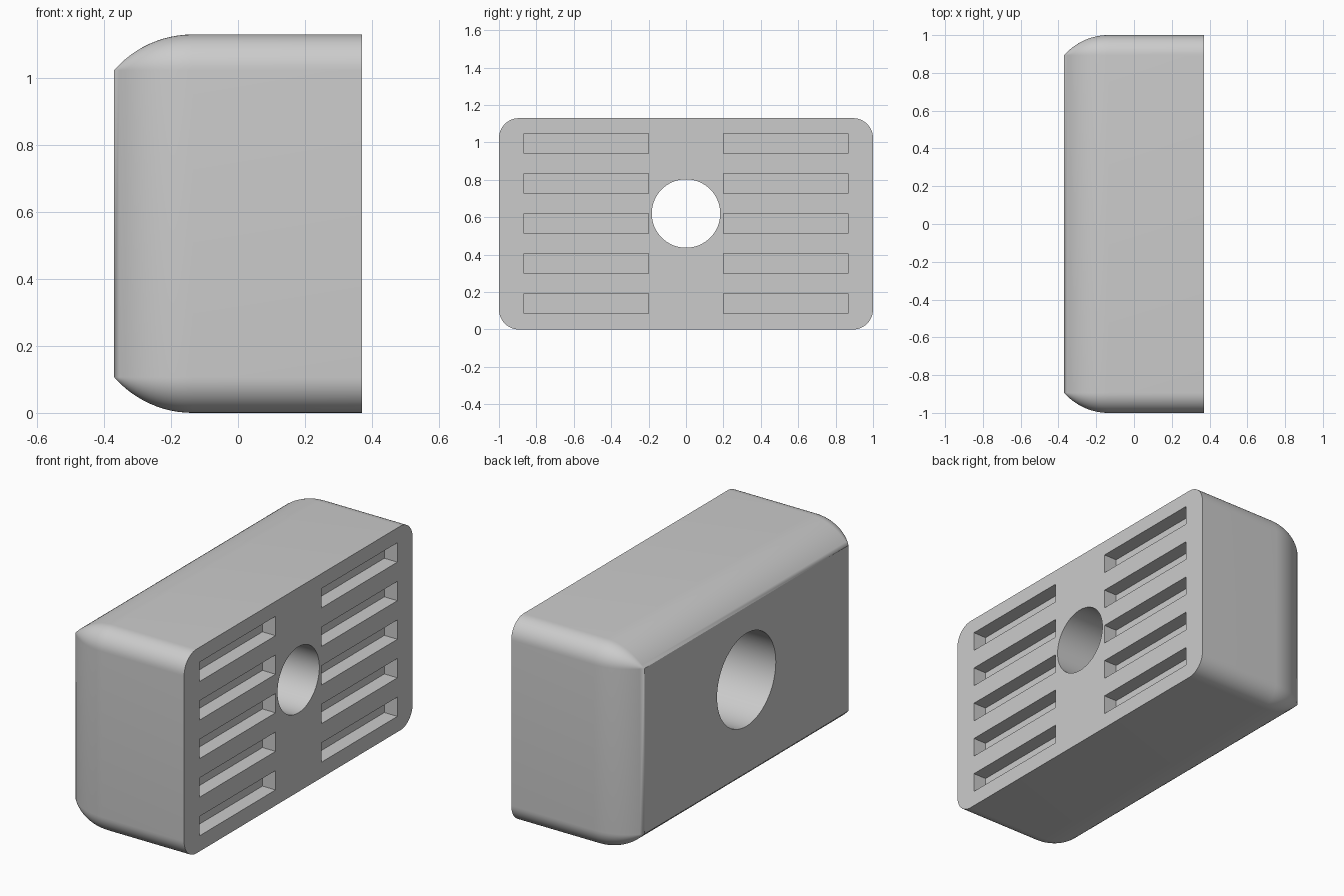
import bpy, bmesh, math
from mathutils import Vector

cube = bpy.data.objects.get("Cube")
if cube:
    bpy.data.objects.remove(cube, do_unlink=True)

HALF_X, HALF_Y, HEIGHT = 0.37, 1.0, 1.13
ROUND = 0.107          # corner radius, also the inset of the rounded front
CURVE_X = -0.135       # where the rounding begins

grey = bpy.data.materials.new("rubber grey")
grey.use_nodes = True
colour = (0.6, 0.6, 0.6, 1)
grey.diffuse_color = colour
grey.node_tree.nodes["Principled BSDF"].inputs["Base Color"].default_value = colour


def make_object(name, bm):
    bmesh.ops.remove_doubles(bm, verts=bm.verts, dist=1e-5)
    bmesh.ops.recalc_face_normals(bm, faces=bm.faces)
    mesh = bpy.data.meshes.new(name)
    bm.to_mesh(mesh)
    bm.free()
    mesh.materials.append(grey)
    obj = bpy.data.objects.new(name, mesh)
    bpy.context.collection.objects.link(obj)
    return obj


def skin(bm, rings):
    """Join rings of points into a closed, capped shell."""
    rings = [[bm.verts.new(p) for p in ring] for ring in rings]
    for a, b in zip(rings, rings[1:]):
        for i in range(len(a)):
            j = (i + 1) % len(a)
            bm.faces.new((a[i], a[j], b[j], b[i]))
    return rings


def rounded_ring(x, inset, steps=12):
    radius = ROUND - inset
    points = []
    for k, (sy, sz) in enumerate([(1, 1), (-1, 1), (-1, -1), (1, -1)]):
        for s in range(steps + 1):
            a = math.pi / 2 * (k + s / steps)
            points.append((x, sy * (HALF_Y - ROUND) + radius * math.cos(a),
                           HEIGHT / 2 + sz * (HEIGHT / 2 - ROUND) + radius * math.sin(a)))
    return points


# Body: rounded block whose plain side curves in to a sharp rectangle
run = CURVE_X + HALF_X
arc = (run ** 2 + ROUND ** 2) / (2 * ROUND)
sweep = math.asin(run / arc)
rings = [rounded_ring(HALF_X, 0)]
for i in range(13):
    a = sweep * i / 12
    rings.append(rounded_ring(CURVE_X - arc * math.sin(a), arc * (1 - math.cos(a))))
bm = bmesh.new()
loops = skin(bm, rings)
bm.faces.new(loops[0])
bmesh.ops.remove_doubles(bm, verts=bm.verts, dist=1e-5)
bmesh.ops.holes_fill(bm, edges=[e for e in bm.edges if e.is_boundary], sides=0)
body = make_object("bumper_block", bm)

# Cutter: screw hole with a wide recess on the plain side
bm = bmesh.new()
hole = [(0.5, 0.183), (0.05, 0.183), (0.05, 0.257), (-0.5, 0.257)]
ends = skin(bm, [[(x, r * math.cos(t * math.tau / 64), 0.62 + r * math.sin(t * math.tau / 64))
                  for t in range(64)] for x, r in hole])
bm.faces.new(ends[0])
bm.faces.new(ends[-1])

# Cutter: two columns of five shallow slots
depth = 0.08
for side in (-1, 1):
    for row in range(5):
        box = bmesh.ops.create_cube(bm, size=1)["verts"]
        bmesh.ops.scale(bm, vec=(depth * 2, 0.666, 0.107), verts=box)
        bmesh.ops.translate(bm, vec=Vector((HALF_X, side * 0.533, 0.14 + row * 0.2135)), verts=box)
cutter = make_object("hole_and_slot_cutter", bm)
cutter.hide_render = True

cut = body.modifiers.new("cut", 'BOOLEAN')
cut.operation = 'DIFFERENCE'
cut.solver = 'EXACT'
cut.object = cutter
for obj in bpy.context.selected_objects:
    obj.select_set(False)
body.select_set(True)
bpy.context.view_layer.objects.active = body
bpy.ops.object.modifier_apply(modifier="cut")
bpy.data.objects.remove(cutter, do_unlink=True)
bpy.ops.object.shade_smooth_by_angle(angle=math.radians(30))
